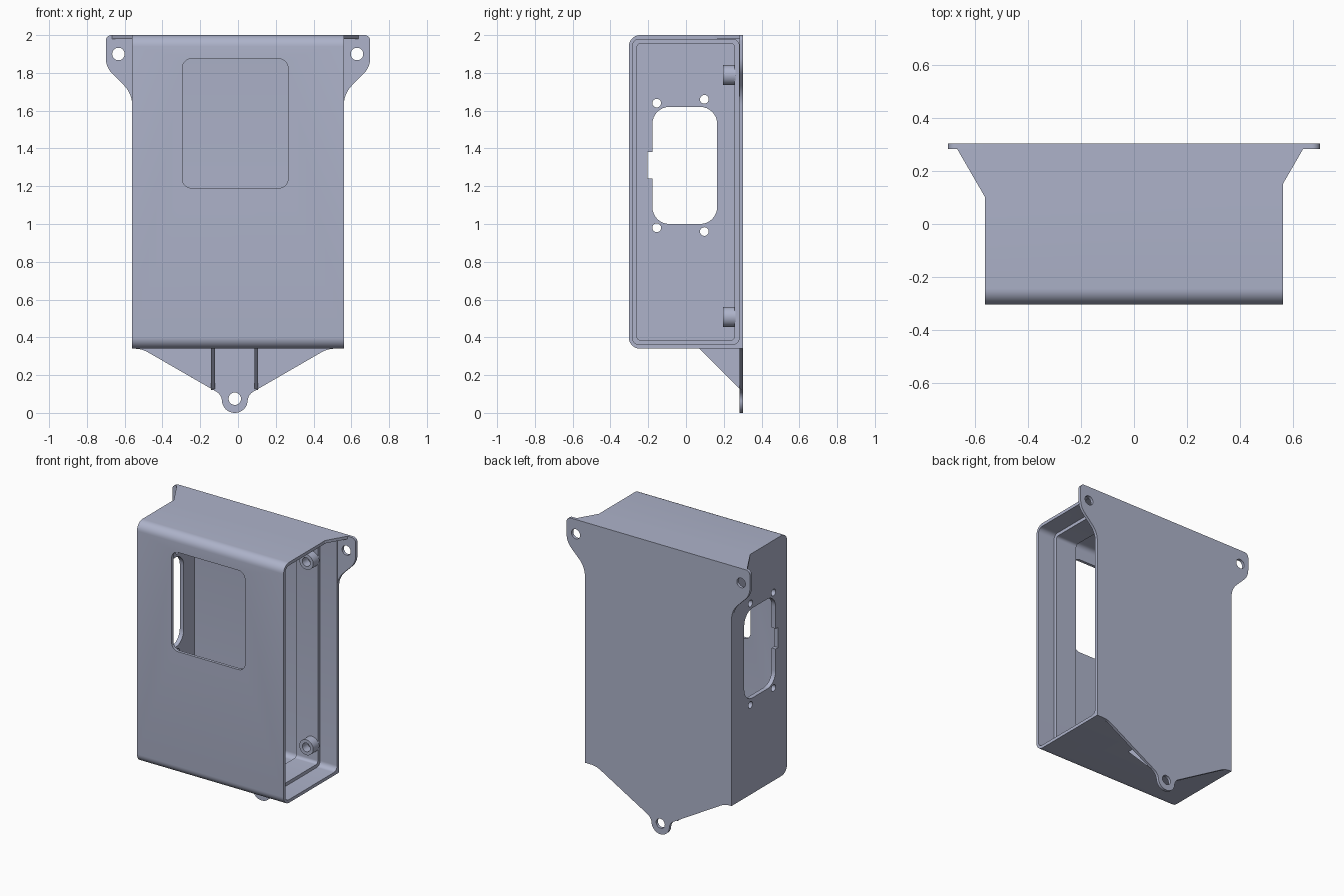
import bpy, bmesh
from math import cos, sin, tan, pi
from mathutils import Vector

cube = bpy.data.objects.get("Cube")
if cube:
    bpy.data.objects.remove(cube, do_unlink=True)

grey = bpy.data.materials.new("lavender grey")
grey.use_nodes = True
colour = (0.42, 0.45, 0.59, 1)
grey.diffuse_color = colour
grey.node_tree.nodes["Principled BSDF"].inputs["Base Color"].default_value = colour


def rounded(corners, steps=8):
    """Outline from (u, v, radius) corners, each filleted with an arc."""
    out = []
    for i, (u, v, r) in enumerate(corners):
        p = Vector((u, v))
        if r == 0:
            out.append(p)
            continue
        a = (Vector(corners[i - 1][:2]) - p).normalized()
        b = (Vector(corners[(i + 1) % len(corners)][:2]) - p).normalized()
        half = a.angle(b) / 2
        centre = p + (a + b).normalized() * r / sin(half)
        start = p + a * r / tan(half) - centre
        end = p + b * r / tan(half) - centre
        out += [centre + start.slerp(end, k / steps).normalized() * r
                for k in range(steps + 1)]
    return out


def rect(u0, u1, v0, v1, r=0):
    return rounded([(u0, v0, r), (u1, v0, r), (u1, v1, r), (u0, v1, r)])


def circle(u, v, r, n=32):
    return [(u + r * cos(2 * pi * k / n), v + r * sin(2 * pi * k / n)) for k in range(n)]


def prism(name, outline, axis, lo, hi):
    """Extrude a 2D outline along an axis: X uses (y, z), Y uses (x, z), Z uses (x, y)."""
    place = {"X": lambda u, v, w: (w, u, v),
             "Y": lambda u, v, w: (u, w, v),
             "Z": lambda u, v, w: (u, v, w)}[axis]
    bm = bmesh.new()
    face = bm.faces.new([bm.verts.new(place(u, v, lo)) for u, v in outline])
    moved = bmesh.ops.extrude_face_region(bm, geom=[face])["geom"]
    bmesh.ops.translate(bm, vec=place(0, 0, hi - lo),
                        verts=[e for e in moved if isinstance(e, bmesh.types.BMVert)])
    bmesh.ops.recalc_face_normals(bm, faces=bm.faces)
    mesh = bpy.data.meshes.new(name)
    bm.to_mesh(mesh)
    bm.free()
    mesh.materials.append(grey)
    obj = bpy.data.objects.new(name, mesh)
    bpy.context.collection.objects.link(obj)
    return obj


def combine(target, tool, operation):
    """Apply an exact boolean and discard the tool."""
    mod = target.modifiers.new("bool", "BOOLEAN")
    mod.object, mod.operation, mod.solver = tool, operation, "EXACT"
    bpy.context.view_layer.update()
    graph = bpy.context.evaluated_depsgraph_get()
    result = bpy.data.meshes.new_from_object(target.evaluated_get(graph))
    target.modifiers.clear()
    target.data = result
    bpy.data.objects.remove(tool, do_unlink=True)


# Case block, rounded along the two front edges
case = prism("case", rounded([(-.303, .34, .06), (.303, .34, 0), (.303, 2, 0), (-.303, 2, .06)]),
             "X", -.56, .56)

# Mounting plate with two upper ears and a lower tab
plate = prism("mounting_plate", rounded([
    (-.7, 2, .03), (-.7, 1.83, .12), (-.56, 1.69, .15), (-.56, .34, 0),
    (-.51, .34, .15), (-.085, .095, .06), (-.085, 0, .067),
    (.051, 0, .067), (.051, .095, .06), (.475, .34, .15), (.56, .34, 0),
    (.56, 1.69, .15), (.7, 1.83, .12), (.7, 2, .03)]), "Y", .283, .303)
combine(case, plate, "UNION")

# Top gussets behind the ears
for points in ([(-.55, .083), (-.56, .10), (-.67, .29), (-.55, .29)],
               [(.55, .133), (.56, .15), (.641, .29), (.55, .29)]):
    combine(case, prism("gusset", points, "Z", 1.98, 2), "UNION")

# Triangular ribs above the lower tab
for x in (-.133, .097):
    rib = prism("rib", [(.07, .34), (.07, .35), (.29, .35), (.29, .12)], "X", x - .01, x + .01)
    combine(case, rib, "UNION")

# Hollow interior: wide chamber, narrower collar, then lid recess on the open side
cutters = [
    prism("chamber", rect(-.283, .281, .362, 1.978, .035), "X", -.53, .265),
    prism("collar", rect(-.26, .257, .385, 1.955, .02), "X", .2, .5),
    prism("lid_recess", rect(-.283, .281, .362, 1.978, .035), "X", .43, .7),
    # Front window
    prism("window", rect(-.295, .265, 1.19, 1.875, .05), "Y", -.5, -.2),
    # Socket opening with side notch
    prism("socket", rect(-.178, .165, 1.0, 1.62, .09), "X", -.7, -.45),
    prism("notch", rect(-.205, -.1, 1.24, 1.38), "X", -.7, -.45),
]
# Screw holes around the socket
for y, z in ((-.155, 1.64), (.097, 1.66), (-.155, .98), (.097, .96)):
    cutters.append(prism("screw_hole", circle(y, z, .023), "X", -.7, -.45))
# Mounting holes
for x, z in ((-.633, 1.9), (.63, 1.9), (-.017, .075)):
    cutters.append(prism("mount_hole", circle(x, z, .033), "Y", .2, .4))
for cutter in cutters:
    combine(case, cutter, "DIFFERENCE")

# Hollow screw posts on the back of the collar
parts = [case]
for label, z in (("lower", .508), ("upper", 1.788)):
    post = prism(label + "_post", circle(.385, z, .053), "Y", .195, .262)
    combine(post, prism("bore", circle(.385, z, .03), "Y", .15, .255), "DIFFERENCE")
    parts.append(post)

# Smooth the fillets and holes, keep edges sharp
bpy.ops.object.select_all(action="DESELECT")
for obj in parts:
    obj.select_set(True)
bpy.context.view_layer.objects.active = case
bpy.ops.object.shade_smooth_by_angle(angle=pi / 6)
